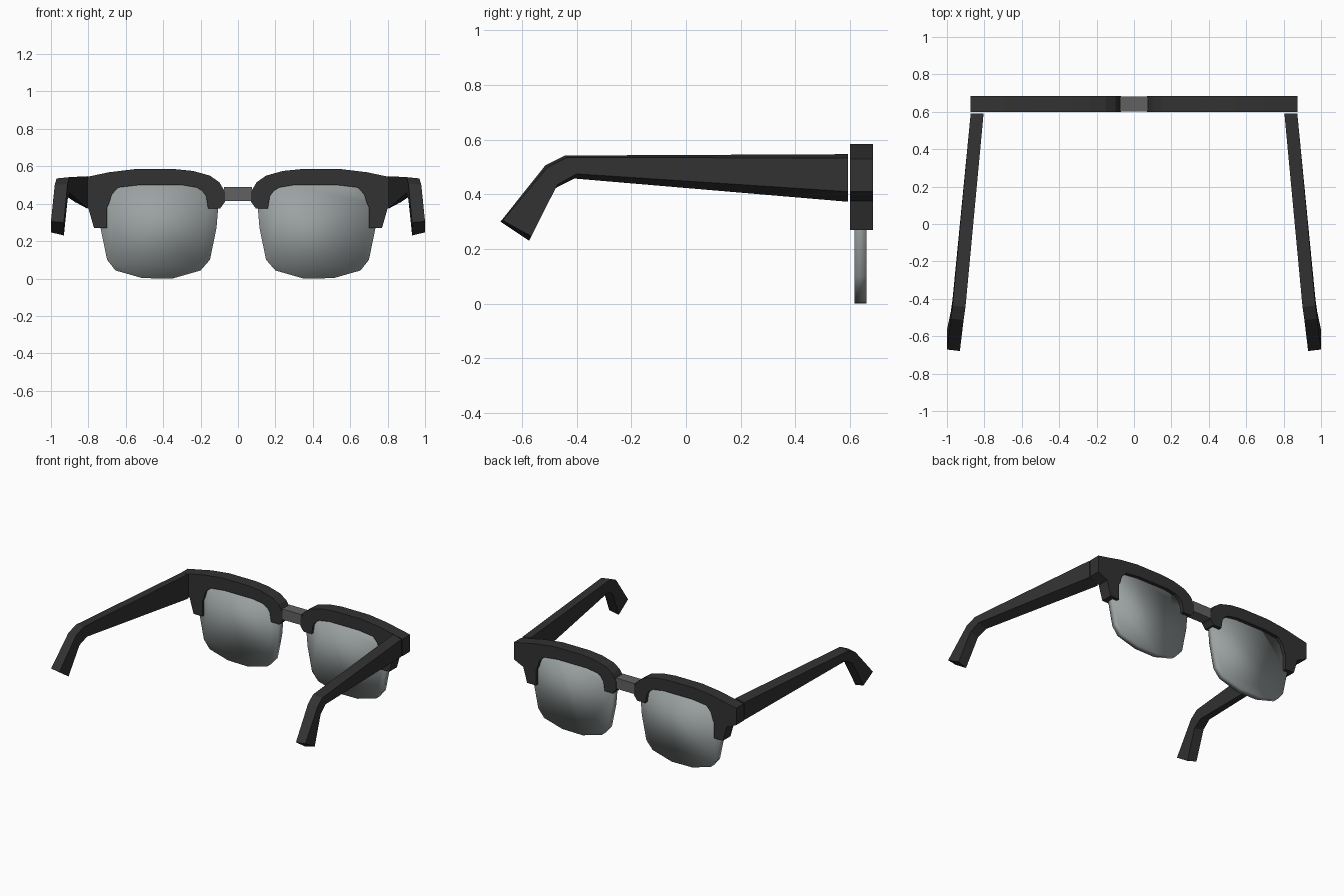
import bpy

if "Cube" in bpy.data.objects:
    bpy.data.objects.remove(bpy.data.objects["Cube"])


def material(name, rgba):
    m = bpy.data.materials.new(name)
    m.diffuse_color = rgba
    m.use_nodes = True
    m.node_tree.nodes["Principled BSDF"].inputs["Base Color"].default_value = m.diffuse_color
    return m


BLACK = material("black_plastic", (0.032, 0.032, 0.032, 1))
METAL = material("grey_bridge", (0.12, 0.12, 0.12, 1))
GLASS = material("grey_lens", (0.33, 0.36, 0.36, 0.8))


def loft(name, a, b, mat, smooth=False):
    """Solid between two matching outlines."""
    n = len(a)
    faces = [tuple(range(n)), tuple(range(2 * n - 1, n - 1, -1))]
    faces += [(i, n + i, n + (i + 1) % n, (i + 1) % n) for i in range(n)]
    me = bpy.data.meshes.new(name)
    me.from_pydata(a + b, [], faces)
    me.materials.append(mat)
    ob = bpy.data.objects.new(name, me)
    bpy.context.collection.objects.link(ob)
    bpy.context.view_layer.objects.active = ob
    ob.select_set(True)
    bpy.ops.object.mode_set(mode='EDIT')
    bpy.ops.mesh.select_all(action='SELECT')
    bpy.ops.mesh.normals_make_consistent(inside=False)
    bpy.ops.object.mode_set(mode='OBJECT')
    for p in me.polygons:
        p.use_smooth = smooth
    ob.select_set(False)
    return ob


def plate(name, outline, y0, y1, s, mat, smooth=False):
    return loft(name, [(s * x, y0, z) for x, z in outline],
                [(s * x, y1, z) for x, z in outline], mat, smooth)


# browline rim outline (one side)
brow = [(.875, .53), (.80, .545), (.69, .568), (.55, .585), (.34, .585), (.24, .575),
        (.15, .55), (.10, .515), (.07, .465), (.07, .41), (.095, .375), (.16, .375),
        (.17, .44), (.19, .468), (.22, .487), (.30, .50), (.53, .50), (.64, .487),
        (.675, .45), (.69, .40), (.70, .38), (.70, .27), (.77, .27), (.80, .375), (.875, .41)]

# lens outline, its top tucked inside the rim
lens = [(.735, .27), (.70, .10), (.655, .043), (.51, .002), (.35, 0), (.20, .043),
        (.15, .10), (.115, .27), (.105, .39), (.15, .48), (.22, .51), (.30, .52),
        (.53, .52), (.65, .505), (.72, .40)]

# temple profile: y, outer x, outer z, inner z
temple = [(.592, .873, .533, .547), (-.44, .97, .535, .542), (-.51, .98, .50, .507),
          (-.675, 1.0, .305, .30), (-.57, 1.0, .247, .23), (-.475, .98, .435, .422),
          (-.405, .97, .475, .458), (.592, .873, .41, .373)]

for s, side in ((1, "right"), (-1, "left")):
    plate("brow_rim_" + side, brow, .60, .685, s, BLACK)
    plate("lens_" + side, lens, .617, .66, s, GLASS, True)
    outer = [(s * x, y + (.004 if y < 0 else 0), zo) for y, x, zo, zi in temple]
    inner = [(s * (x - .069), y - (.004 if y < 0 else 0), zi) for y, x, zo, zi in temple]
    loft("temple_" + side, outer, inner, BLACK)

# nose bridge
plate("nose_bridge", [(-.075, .415), (.075, .415), (.075, .49), (-.075, .49)], .602, .683, 1, METAL)
